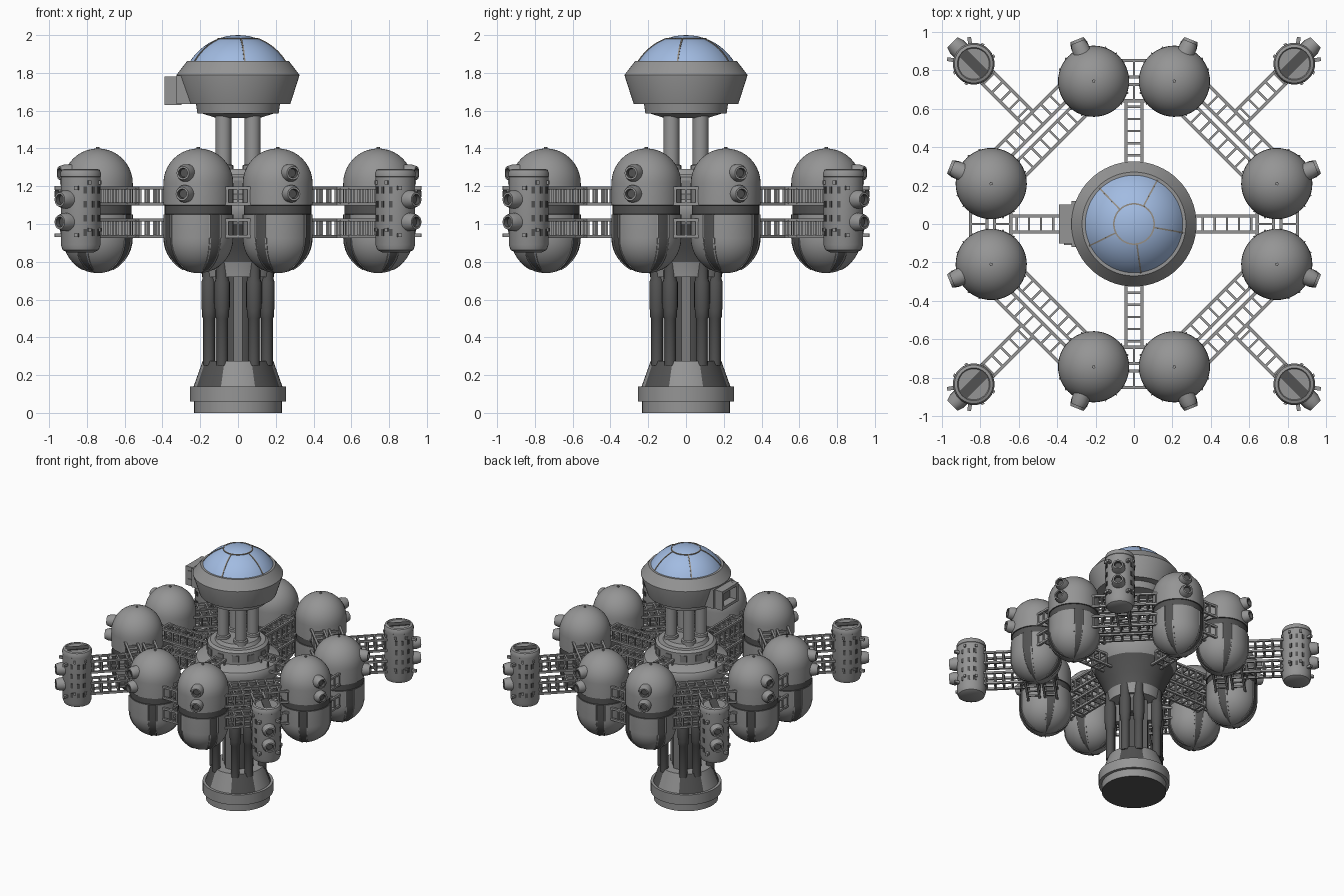
import bpy, bmesh
from math import sin, cos, pi, radians, sqrt, atan2, asin, degrees
from mathutils import Vector, Matrix

if "Cube" in bpy.data.objects:
    bpy.data.objects.remove(bpy.data.objects["Cube"])

def mat(name, c):
    m = bpy.data.materials.new(name)
    m.diffuse_color = (*c, 1)
    m.use_nodes = True
    m.node_tree.nodes["Principled BSDF"].inputs["Base Color"].default_value = m.diffuse_color
    return m

LIGHT = mat("light grey", (0.30, 0.30, 0.30))
DARK = mat("dark grey", (0.085, 0.085, 0.085))
MID = mat("mid grey", (0.2, 0.2, 0.2))
GLASS = mat("blue glass", (0.36, 0.50, 0.76))
TAN = mat("tan frame", (0.30, 0.27, 0.23))

def finish(name, bm, mats, angle=32):
    bmesh.ops.recalc_face_normals(bm, faces=bm.faces)
    me = bpy.data.meshes.new(name)
    bm.to_mesh(me)
    bm.free()
    for m in mats:
        me.materials.append(m)
    ob = bpy.data.objects.new(name, me)
    bpy.context.collection.objects.link(ob)
    bpy.ops.object.select_all(action='DESELECT')
    ob.select_set(True)
    bpy.context.view_layer.objects.active = ob
    bpy.ops.object.shade_smooth_by_angle(angle=radians(angle))
    return ob

def spin(bm, prof, n=48, M=Matrix(), rule=None):
    """Revolve (radius, z) points about z; rule(segment, angle, z) gives the material."""
    rings = []
    for r, z in prof:
        if r < 1e-6:
            rings.append([bm.verts.new(M @ Vector((0, 0, z)))] * n)
        else:
            rings.append([bm.verts.new(M @ Vector((r * cos(2 * pi * i / n), r * sin(2 * pi * i / n), z)))
                          for i in range(n)])
    for s in range(len(prof) - 1):
        for i in range(n):
            a, b, j = rings[s], rings[s + 1], (i + 1) % n
            vs = list(dict.fromkeys([a[i], a[j], b[j], b[i]]))
            if len(vs) > 2:
                f = bm.faces.new(vs)
                if rule:
                    f.material_index = rule(s, (i + .5) * 360 / n, (prof[s][1] + prof[s + 1][1]) / 2)

def lathe(name, prof, mats, rule=None, n=48):
    bm = bmesh.new()
    spin(bm, prof, n, rule=rule)
    return finish(name, bm, mats)

def box(bm, c, size, ang=0, mi=0):
    M = Matrix.Translation(c) @ Matrix.Rotation(ang, 4, 'Z') @ Matrix.Diagonal((*size, 1))
    for v in bmesh.ops.create_cube(bm, size=1, matrix=M)['verts']:
        for f in v.link_faces:
            f.material_index = mi

def beam(bm, p, q, t=.016):
    p, q = Vector(p), Vector(q)
    d = q - p
    M = Matrix.Translation((p + q) / 2) @ d.to_track_quat('Z', 'Y').to_matrix().to_4x4()
    bmesh.ops.create_cube(bm, size=1, matrix=M @ Matrix.Diagonal((t, t, d.length, 1)))

LEVELS = (.935, 1.02, 1.105, 1.19)

def truss(bm, p, q, w=.085, pitch=.062):
    """Stack of four ladders with upright posts, along the line p to q."""
    p, q = Vector((*p, 0)), Vector((*q, 0))
    d = q - p
    side = Vector((-d.y, d.x, 0)).normalized() * w / 2
    n = max(2, round(d.length / pitch))
    for s in (side, -side):
        for z in LEVELS:
            beam(bm, p + s + Vector((0, 0, z)), q + s + Vector((0, 0, z)))
    for i in range(n):
        c = p + d * (i + .5) / n
        for z in LEVELS:
            beam(bm, c + side + Vector((0, 0, z)), c - side + Vector((0, 0, z)), .012)
        for s in (side, -side):
            for k in (0, 2):
                beam(bm, c + s + Vector((0, 0, LEVELS[k])), c + s + Vector((0, 0, LEVELS[k + 1])), .012)

def port(bm, x, z, ang, s=1, base=0):
    """Round nozzle pointing sideways, with a dark mouth."""
    M = (Matrix.Rotation(ang, 4, 'Z') @ Matrix.Translation((x, 0, z))
         @ Matrix.Rotation(pi / 2, 4, 'Y') @ Matrix.Scale(s, 4))
    spin(bm, [(0, -.08), (.046, -.08), (.046, .02), (.036, .05), (.026, .05), (.022, .03), (0, .03)],
         20, M, lambda k, a, zz: 1 if k >= 4 else 0)

def copies(ob, spots):
    """Place the object at (x, y, turn) spots sharing one mesh."""
    for i, (x, y, a) in enumerate(spots):
        o = ob if i == 0 else ob.copy()
        if i:
            bpy.context.collection.objects.link(o)
        o.location = (x, y, 0)
        o.rotation_euler = (0, 0, a)

# Foot with dark diagonal panels
lathe("foot", [(0, 0), (.232, 0), (.232, .06), (.255, .06), (.255, .14), (.235, .14), (.187, .275), (0, .275)],
      [LIGHT, DARK], lambda s, a, z: 1 if s == 0 or (s == 5 and abs(a % 90 - 45) < 19) else 0)

# Column: core and eight sleeved pipes
lathe("column_core", [(0, .25), (.1, .25), (.1, .8), (0, .8)], [DARK], n=32)
bm = bmesh.new()
for i in range(8):
    a = radians(45 + 90 * (i // 2) + (16.3 if i % 2 else -16.3))
    spin(bm, [(0, .25), (.031, .25), (.031, .5), (.037, .51), (.037, .54), (.041, .56), (.041, .69),
              (.034, .71), (.034, .8), (0, .8)], 16, Matrix.Translation((.175 * cos(a), .175 * sin(a), 0)))
finish("column_pipes", bm, [DARK])
bm = bmesh.new()
for i in range(4):
    box(bm, (.1 * cos(i * pi / 2), .1 * sin(i * pi / 2), .5), (.04, .05, .5), i * pi / 2)
    a = i * pi / 2 + pi / 4
    box(bm, (.13 * cos(a), .13 * sin(a), .66), (.08, .05, .16), a)
finish("column_strips", bm, [MID])

# Hub with dark band and stepped top
lathe("hub", [(0, .72), (.19, .72), (.2, .8), (.225, .87), (.285, 1.0), (.312, 1.05), (.312, 1.11), (.3, 1.13),
              (.255, 1.15), (.22, 1.16), (.22, 1.25), (.2, 1.265), (.165, 1.265), (.15, 1.29), (0, 1.29)],
      [LIGHT, DARK], lambda s, a, z: 1 if s in (2, 3) else 0)
bm = bmesh.new()
for i in range(12):
    a = i * pi / 6
    box(bm, (.219 * cos(a), .219 * sin(a), 1.205), (.012, .05, .05), a)
finish("hub_windows", bm, [MID])

# Neck tubes
bm = bmesh.new()
for x in (-.077, .077):
    for y in (-.077, .077):
        spin(bm, [(0, 1.25), (.052, 1.25), (.052, 1.31), (.042, 1.315), (.042, 1.6), (0, 1.6)], 24,
             Matrix.Translation((x, y, 0)))
finish("neck_tubes", bm, [LIGHT])

# Head bowl
lathe("head", [(0, 1.56), (.11, 1.56), (.19, 1.585), (.215, 1.585), (.222, 1.635), (.277, 1.635), (.325, 1.785),
               (.325, 1.79), (.27, 1.862), (0, 1.862)], [LIGHT], n=64)

# Glass dome and its frame
R, zc = .302, 1.698
def arc(r, lift=0):
    return zc + sqrt(R * R - r * r) + lift
t0 = asin(.258 / R)
lathe("dome", [(R * sin(t0 * (1 - i / 10)), zc + R * cos(t0 * (1 - i / 10))) for i in range(11)], [GLASS], n=64)
bm = bmesh.new()
for k in range(5):
    a = radians(-82 + 72 * k)
    pts = [(r * cos(a), r * sin(a), arc(r)) for r in [.105 + .15 * i / 8 for i in range(9)]]
    for p, q in zip(pts, pts[1:]):
        beam(bm, p, q, .008)
ring = [(.105 * cos(i * pi / 18), .105 * sin(i * pi / 18), arc(.105)) for i in range(37)]
for p, q in zip(ring, ring[1:]):
    beam(bm, p, q, .008)
finish("dome_frame", bm, [TAN])

# Docking frame on the left of the head
bm = bmesh.new()
box(bm, (-.275, 0, 1.71), (.1, .24, .15))
for y in (-.09, .09):
    box(bm, (-.345, y, 1.705), (.09, .022, .15))
for z in (1.642, 1.768):
    box(bm, (-.345, 0, z), (.09, .2, .022))
box(bm, (-.326, 0, 1.705), (.008, .16, .11), 0, 1)
for z in (1.675, 1.74):
    box(bm, (-.33, -.102, z), (.07, .012, .02))
finish("docking_frame", bm, [LIGHT, MID])

# Eight storage tanks: dark waist groove and dark lower straps
r = .185
prof = [(r * sin(t * pi / 20), .925 - r * cos(t * pi / 20)) for t in range(11)]
prof += [(r, 1.05), (.178, 1.052), (.178, 1.098), (r, 1.1)]
prof += [(r * cos(t * pi / 20), 1.215 + r * sin(t * pi / 20)) for t in range(11)]
def tank_rule(s, a, z):
    return 1 if 1.05 < z < 1.1 or (z < 1.05 and abs(a % 90 - 45) < 9) else 0
radial = atan2(.21, .742)
for sgn, label in ((1, "left"), (-1, "right")):
    bm = bmesh.new()
    spin(bm, prof, 48, rule=tank_rule)
    for z in (1.27, 1.16):
        port(bm, .17 if z > 1.2 else .183, z, sgn * radians(6))
    spin(bm, [(.009, 1.39), (.009, 1.408), (0, 1.408)], 8)
    # raised edges beside the straps
    for k in range(4):
        for e in (-10, 10):
            a = radians(45 + 90 * k + e)
            pts = [((x + .001) * cos(a), (x + .001) * sin(a), z) for x, z in prof[3:12]]
            for p, q in zip(pts, pts[1:]):
                beam(bm, p, q, .008)
    ob = finish("tank_" + label, bm, [LIGHT, DARK])
    copies(ob, [(sqrt(.742**2 + .21**2) * cos(k * pi / 2 + sgn * radial),
                 sqrt(.742**2 + .21**2) * sin(k * pi / 2 + sgn * radial), k * pi / 2 + sgn * radial)
                for k in range(4)])

# Trusses: spokes, tank links, diagonal links and pod arms
bm = bmesh.new()
def polar(d, off, a):
    return (d * cos(a) - off * sin(a), d * sin(a) + off * cos(a))
for k in range(4):
    a, b = k * pi / 2, k * pi / 2 + pi / 4
    truss(bm, polar(.2, 0, a), polar(.64, 0, a))
    for e in (-.062, .062):
        truss(bm, polar(.745 + e, -.085, a), polar(.745 + e, .085, a))
        truss(bm, polar(.68 + e, -.26, b), polar(.68 + e, .26, b))
    truss(bm, polar(.785, 0, b), polar(1.1, 0, b))
finish("trusses", bm, [LIGHT])

# Four outer pods with ports, slots and brackets
bm = bmesh.new()
spin(bm, [(0, .85), (.07, .85), (.095, .862), (.105, .89), (.105, 1.25), (.108, 1.252), (.108, 1.27),
          (.1, 1.287), (.085, 1.292), (.08, 1.285), (0, 1.285)], 40)
box(bm, (0, 0, 1.286), (.165, .055, .008), 0, 1)
for z in (1.13, 1.01):
    port(bm, .105, z, 0, 1.05)
for z in (1.19, .94):
    for d in (-35, 35):
        a = radians(d)
        box(bm, (.115 * cos(a), .115 * sin(a), z), (.05, .02, .02), a)
    for d in range(70, 300, 44):
        a = radians(d)
        box(bm, (.107 * cos(a), .107 * sin(a), z + .03), (.018, .016, .02), a)
for z in (1.18, 1.105, 1.03, .955):
    for d in (-110, -85, -58, 58, 85, 110):
        a = radians(d)
        box(bm, (.105 * cos(a), .105 * sin(a), z), (.006, .02, .036), a, 1)
pod = finish("pod", bm, [LIGHT, DARK])
copies(pod, [(1.178 * cos(k * pi / 2 + pi / 4), 1.178 * sin(k * pi / 2 + pi / 4), k * pi / 2 + pi / 4)
             for k in range(4)])
